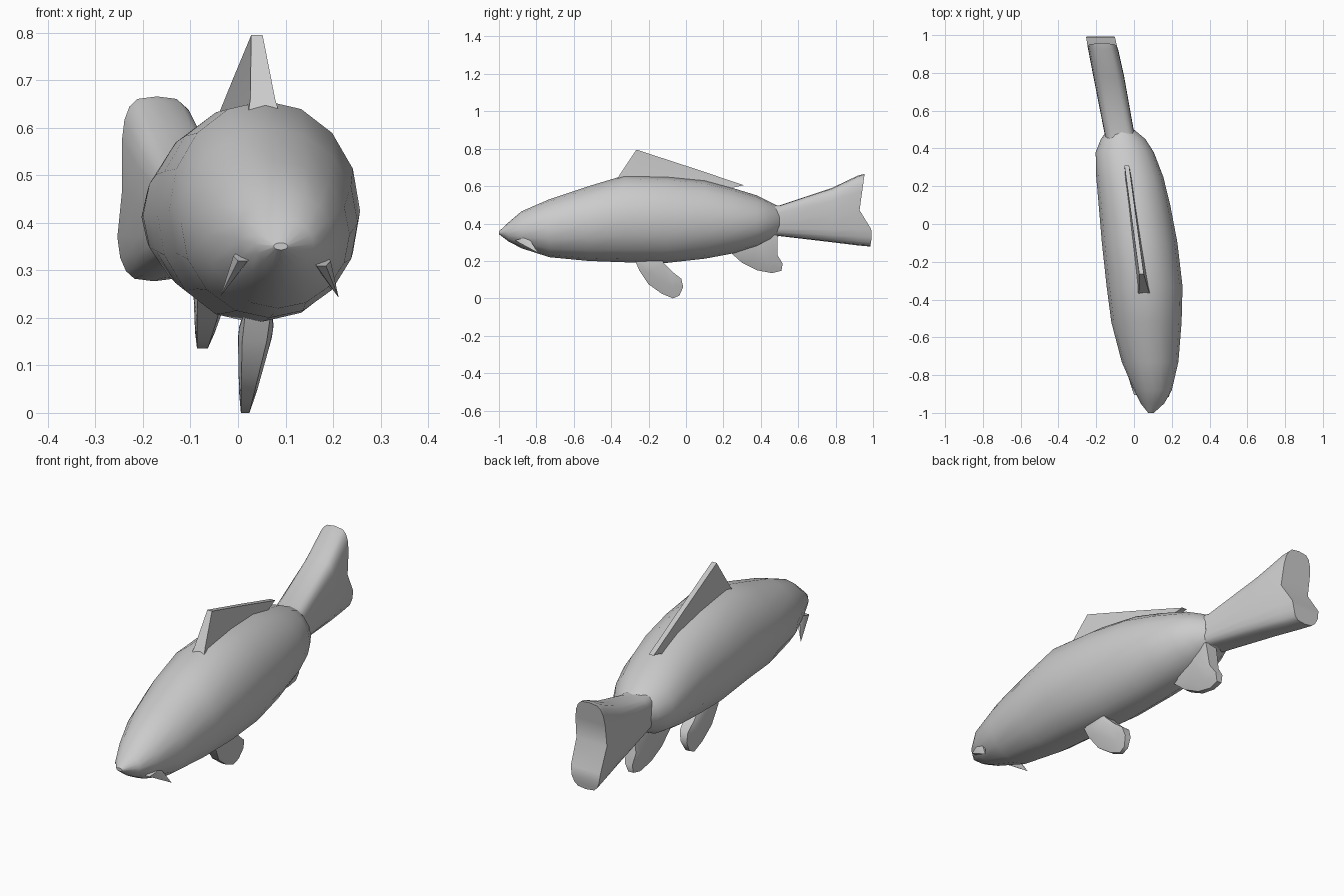
import bpy, bmesh, math

if "Cube" in bpy.data.objects:
    bpy.data.objects.remove(bpy.data.objects["Cube"])


def finish(bm, name, angle=40):
    bmesh.ops.recalc_face_normals(bm, faces=bm.faces)
    me = bpy.data.meshes.new(name)
    bm.to_mesh(me)
    bm.free()
    ob = bpy.data.objects.new(name, me)
    bpy.context.collection.objects.link(ob)
    bpy.ops.object.select_all(action='DESELECT')
    ob.select_set(True)
    bpy.context.view_layer.objects.active = ob
    bpy.ops.object.shade_smooth_by_angle(angle=math.radians(angle))
    return ob


def bridge(bm, a, b):
    n = len(a)
    for i in range(n):
        bm.faces.new((a[i], a[(i + 1) % n], b[(i + 1) % n], b[i]))


def lerp_table(t, table):
    for (a, va), (b, vb) in zip(table, table[1:]):
        if t <= b:
            return va + (vb - va) * max(0, (t - a) / (b - a))
    return table[-1][1]


def loft(name, stations, n, power, end=None, angle=40):
    """Rings (y, x left, x right, z bottom, z top) joined front to back."""
    bm = bmesh.new()
    rings = []
    for k, (y, xl, xr, zb, zt) in enumerate(stations):
        ring = []
        for i in range(n):
            a = 2 * math.pi * i / n
            c, s = math.cos(a), math.sin(a)
            c = math.copysign(abs(c) ** power, c)
            s = math.copysign(abs(s) ** power, s)
            x = (xl + xr) / 2 + c * (xr - xl) / 2
            z = (zb + zt) / 2 + s * (zt - zb) / 2
            yy = y
            if end and k == len(stations) - 1:
                yy = lerp_table(z, end)
                x -= (yy - y) * 0.2
            ring.append(bm.verts.new((x, yy, z)))
        rings.append(ring)
    for a, b in zip(rings, rings[1:]):
        bridge(bm, a, b)
    bm.faces.new(rings[0])
    last = rings[-1]
    if end:
        # close the notched end with strips between left and right sides
        h = n // 2
        q = n // 4
        for j in range(q - 1, -q, -1):
            l0, l1 = (h - j) % n, (h - j + 1) % n
            r0, r1 = j % n, (j - 1) % n
            ids = list(dict.fromkeys((l0, l1, r1, r0)))
            bm.faces.new([last[i] for i in ids])
        bm.faces.new((last[q], last[q + 1], last[q - 1]))
    else:
        bm.faces.new(last)
    return finish(bm, name, angle)


def fin(name, outline, xc, half, edge, inner=0.6):
    """Cushion-shaped fin: thin rim, thicker middle; xc and half depend on y, z."""
    bm = bmesh.new()
    cy = sum(p[0] for p in outline) / len(outline)
    cz = sum(p[1] for p in outline) / len(outline)
    rings = []
    for scale, side, f in ((inner, -1, 1), (1, -1, edge), (1, 1, edge), (inner, 1, 1)):
        ring = []
        for y, z in outline:
            yy, zz = cy + (y - cy) * scale, cz + (z - cz) * scale
            ring.append(bm.verts.new((xc(yy, zz) + side * f * half(yy, zz), yy, zz)))
        rings.append(ring)
    for a, b in zip(rings, rings[1:]):
        bridge(bm, a, b)
    bm.faces.new(rings[0])
    bm.faces.new(rings[-1])
    return finish(bm, name, 50)


# body, curving towards the left at the back
loft("body", [
    (-1.0, 0.075, 0.105, 0.343, 0.358),
    (-0.95, 0.035, 0.16, 0.305, 0.405),
    (-0.88, 0.0, 0.20, 0.268, 0.465),
    (-0.73, -0.065, 0.235, 0.22, 0.53),
    (-0.52, -0.12, 0.252, 0.20, 0.60),
    (-0.33, -0.145, 0.257, 0.193, 0.657),
    (-0.10, -0.17, 0.23, 0.19, 0.65),
    (0.10, -0.187, 0.192, 0.212, 0.63),
    (0.25, -0.20, 0.155, 0.24, 0.59),
    (0.38, -0.203, 0.105, 0.275, 0.55),
    (0.45, -0.175, 0.06, 0.31, 0.515),
    (0.50, -0.14, 0.0, 0.335, 0.49)], 16, 1.0)

# thick tail fin with a notched rear edge
loft("tail_fin", [
    (0.40, -0.14, 0.02, 0.34, 0.50),
    (0.50, -0.16, -0.002, 0.333, 0.497),
    (0.78, -0.215, -0.052, 0.30, 0.59),
    (0.92, -0.242, -0.083, 0.283, 0.657),
    (0.945, -0.247, -0.09, 0.277, 0.666)], 20, 0.55,
    end=[(0.275, 0.985), (0.36, 0.998), (0.45, 0.925), (0.665, 0.955)])

# back fin, wide at its root
fin("back_fin",
    [(-0.39, 0.60), (-0.355, 0.66), (-0.265, 0.795), (0.02, 0.702),
     (0.31, 0.605), (0.25, 0.592), (0.22, 0.55), (-0.1, 0.6)],
    lambda y, z: 0.05 - (y + 0.34) * 0.136,
    lambda y, z: 0.012 + max(0, 0.72 - 0.2 * (y + 0.3) - z) * 0.2, 1.0, 0.85)

# leaf-shaped belly fin
fin("belly_fin",
    [(-0.28, 0.22), (-0.25, 0.15), (-0.20, 0.075), (-0.13, 0.025), (-0.07, 0.0),
     (-0.035, 0.015), (-0.015, 0.06), (-0.025, 0.105), (-0.07, 0.14), (-0.12, 0.19), (-0.14, 0.23)],
    lambda y, z: 0.015 + z * 0.13,
    lambda y, z: 0.012 + min(z, 0.16) * 0.15, 0.75)

# rear lower fin
fin("rear_lower_fin",
    [(0.21, 0.27), (0.30, 0.19), (0.38, 0.15), (0.46, 0.135), (0.51, 0.147),
     (0.517, 0.185), (0.49, 0.23), (0.49, 0.34), (0.38, 0.34)],
    lambda y, z: -0.075 + (z - 0.135) * 0.16,
    lambda y, z: 0.014 + min(z - 0.135, 0.12) * 0.2, 0.8)

# two pointed whiskers beside the mouth
for side, base, tip in (("left", (0.01, -0.87, 0.33), (-0.037, -0.79, 0.245)),
                        ("right", (0.175, -0.88, 0.32), (0.212, -0.79, 0.242))):
    bm = bmesh.new()
    ring = [bm.verts.new((base[0] + 0.02 * math.cos(i * math.pi / 3), base[1] + 0.04 * math.sin(i * math.pi / 3),
                          base[2] + 0.012 * math.sin(i * math.pi / 3))) for i in range(6)]
    end = bm.verts.new(tip)
    for i in range(6):
        bm.faces.new((ring[i], ring[(i + 1) % 6], end))
    bm.faces.new(ring)
    finish(bm, side + "_whisker")
